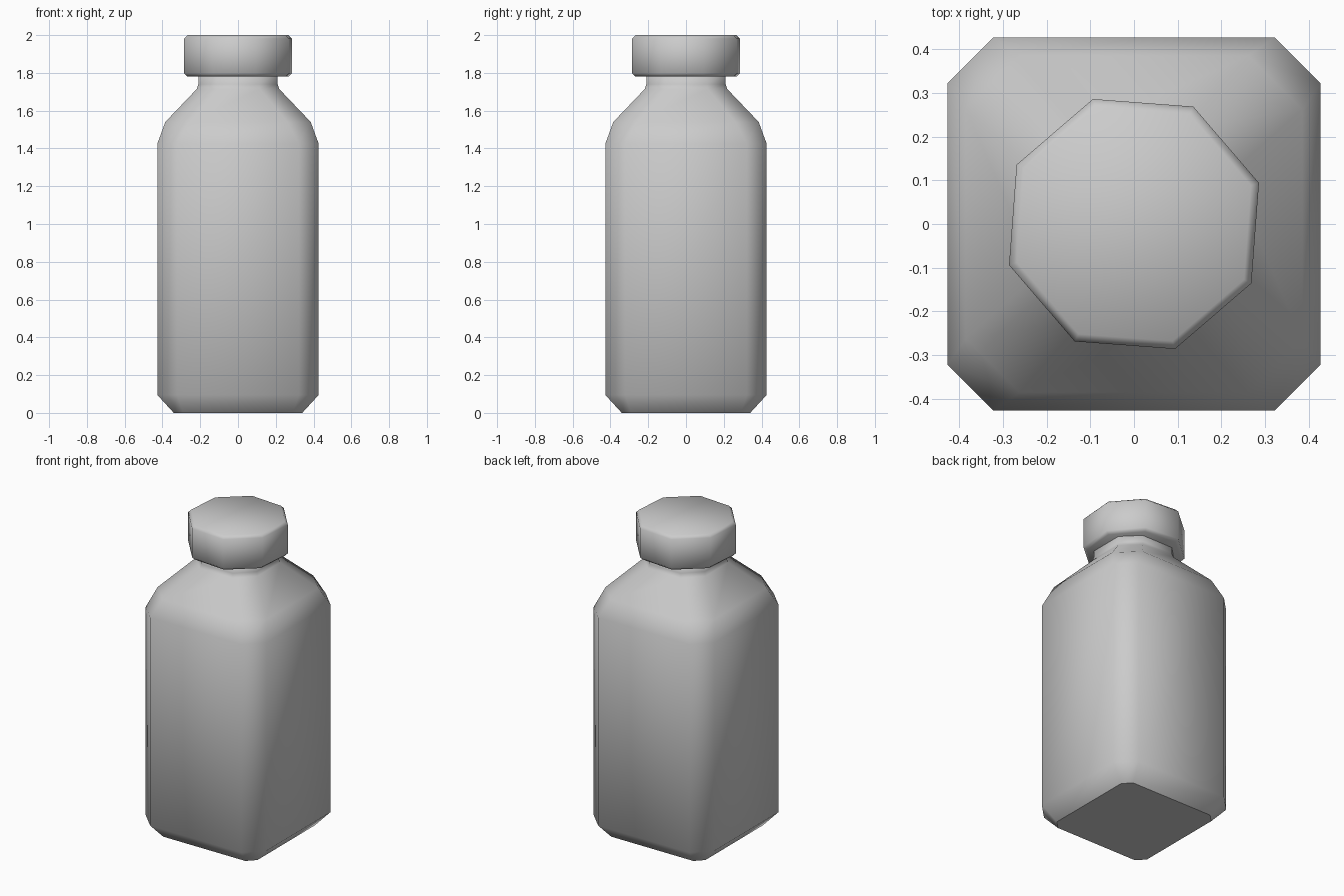
import bpy, bmesh, math

if "Cube" in bpy.data.objects:
    bpy.data.objects.remove(bpy.data.objects["Cube"])

def chamfered_square(a, b, z):
    # octagonal ring: half width a, chamfer starting at b
    pts = [(a, -b), (a, b), (b, a), (-b, a), (-a, b), (-a, -b), (-b, -a), (b, -a)]
    return [(x, y, z) for x, y in pts]

def octagon(r, z, turn):
    return [(r * math.cos(turn + i * math.pi / 4),
             r * math.sin(turn + i * math.pi / 4), z) for i in range(8)]

def loft(name, rings, sharp_bottom=False):
    bm = bmesh.new()
    loops = [[bm.verts.new(p) for p in ring] for ring in rings]
    for lo, hi in zip(loops, loops[1:]):
        for i in range(8):
            j = (i + 1) % 8
            bm.faces.new((lo[i], lo[j], hi[j], hi[i]))
    bottom = bm.faces.new(loops[0][::-1])
    bm.faces.new(loops[-1])
    bmesh.ops.recalc_face_normals(bm, faces=bm.faces)
    for f in bm.faces:
        f.smooth = True
    if sharp_bottom:
        for e in bottom.edges:
            e.smooth = False
    mesh = bpy.data.meshes.new(name)
    bm.to_mesh(mesh)
    bm.free()
    ob = bpy.data.objects.new(name, mesh)
    bpy.context.collection.objects.link(ob)
    return ob

# Bottle body: base bevel, straight sides, shoulder and neck (half width, chamfer start, height)
body = [(0.34, 0.29, 0.0), (0.427, 0.322, 0.095), (0.427, 0.322, 1.425),
        (0.385, 0.262, 1.54), (0.218, 0.115, 1.715), (0.21, 0.11, 1.74), (0.21, 0.11, 1.80)]
loft("bottle_body", [chamfered_square(*r) for r in body], sharp_bottom=True)

# Eight-sided screw cap with bevelled rims
cap = [(0.282, 1.78), (0.301, 1.798), (0.301, 1.982), (0.282, 2.0)]
loft("bottle_cap", [octagon(r, z, math.radians(18.2)) for r, z in cap])
